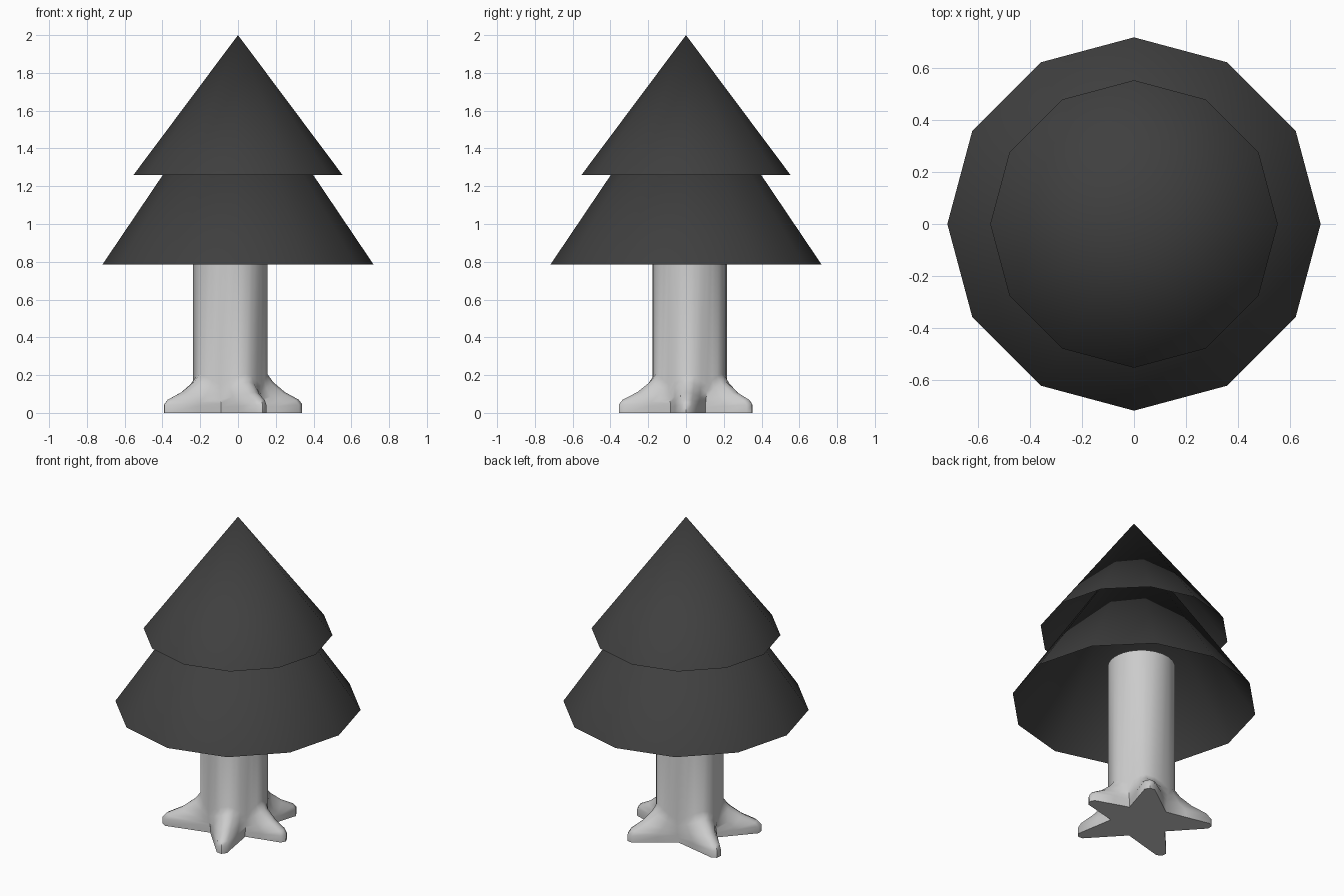
import bpy, bmesh
from math import sin, cos, atan2, pi, radians
from mathutils import Vector

if "Cube" in bpy.data.objects:
    bpy.data.objects.remove(bpy.data.objects["Cube"])

leaf = bpy.data.materials.new("dark_foliage")
leaf.diffuse_color = (0.05, 0.05, 0.05, 1)
leaf.use_nodes = True
leaf.node_tree.nodes["Principled BSDF"].inputs["Base Color"].default_value = leaf.diffuse_color


# Foliage: hollow twelve-sided cones, smooth up to the tip
def foliage(name, radius, base, tip):
    bpy.ops.mesh.primitive_cone_add(vertices=12, radius1=radius, radius2=0,
                                    depth=tip - base, end_fill_type='NOTHING',
                                    location=(0, 0, (base + tip) / 2))
    ob = bpy.context.object
    ob.name = name
    ob.data.materials.append(leaf)
    bpy.ops.object.shade_smooth()


foliage("upper_foliage", 0.553, 1.26, 2.0)
foliage("lower_foliage", 0.718, 0.785, 1.85)

# Trunk: round stem lofted down into five spreading roots
CENTRE = Vector((-0.04, 0.02))
TRUNK_R, TRUNK_TOP = 0.197, 1.04
tips = [(0.34, 0.0), (0.17, 0.35), (-0.39, 0.24), (-0.39, -0.21), (0.13, -0.355)]


def polar(r, a):
    return Vector((r * cos(a), r * sin(a)))


roots = [Vector(t) - CENTRE for t in tips]
angles = [atan2(v.y, v.x) % (2 * pi) for v in roots]
if angles[0] > pi:
    angles[0] -= 2 * pi

# Columns around the trunk: outline point on the ground, round point, ridge weight
columns = []
for i, tip in enumerate(roots):
    a = angles[i]
    before = angles[i - 1] - (2 * pi if i == 0 else 0)
    after = angles[(i + 1) % 5] + (2 * pi if i == 4 else 0)
    va, vb = (before + a) / 2, (a + after) / 2
    side = tip.normalized().orthogonal() * 0.03
    left, right = tip * 0.96 - side, tip * 0.96 + side
    if right.cross(tip) > 0:
        left, right = left, right
    else:
        left, right = sorted((left, right), key=lambda p: p.cross(tip), reverse=True)
    if left.cross(tip) < 0:
        left, right = right, left
    v0, v1 = polar(0.18, va), polar(0.18, vb)
    outline = [(v0, 0), (v0.lerp(left, 0.45), 0.4), (left, 0.8),
               (tip, 1), (right, 0.8), (v1.lerp(right, 0.45), 0.4)]
    for k, (p, w) in enumerate(outline):
        ca = va + (a - va) * k / 3 if k <= 3 else a + (vb - a) * (k - 3) / 3
        columns.append((p, polar(TRUNK_R, ca), w))

# Rings: spread towards the outline, height in the valleys, height on the ridges
rings = [(1, 0, 0), (1, 0.03, 0.045), (0.9, 0.05, 0.07), (0.5, 0.07, 0.11),
         (0.15, 0.11, 0.165), (0, 0.15, 0.205), (0, TRUNK_TOP, TRUNK_TOP)]

bm = bmesh.new()
loops = []
for f, zv, zr in rings:
    loop = []
    for p, c, w in columns:
        q = c.lerp(p, f) + CENTRE
        loop.append(bm.verts.new((q.x, q.y, zv + (zr - zv) * w)))
    loops.append(loop)
n = len(columns)
for lo, hi in zip(loops, loops[1:]):
    for i in range(n):
        j = (i + 1) % n
        bm.faces.new((lo[i], lo[j], hi[j], hi[i]))
bm.faces.new(loops[0][::-1])
bm.faces.new(loops[-1])
bmesh.ops.recalc_face_normals(bm, faces=bm.faces)
mesh = bpy.data.meshes.new("trunk")
bm.to_mesh(mesh)
bm.free()
trunk = bpy.data.objects.new("trunk", mesh)
bpy.context.collection.objects.link(trunk)
bpy.ops.object.select_all(action='DESELECT')
trunk.select_set(True)
bpy.context.view_layer.objects.active = trunk
bpy.ops.object.shade_smooth_by_angle(angle=radians(50))
